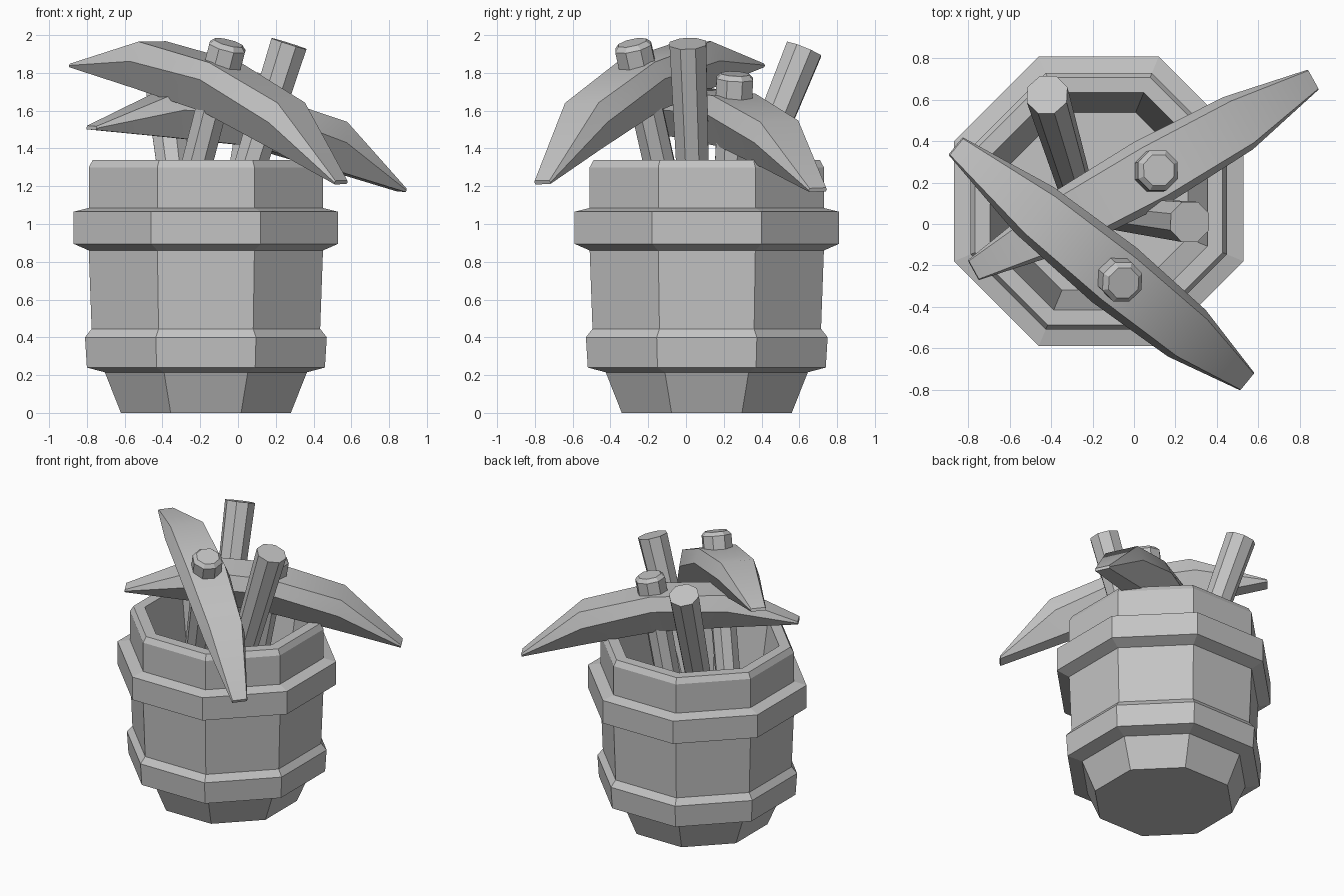
import bpy, bmesh, math
from mathutils import Vector

cube = bpy.data.objects.get("Cube")
if cube:
    bpy.data.objects.remove(cube, do_unlink=True)

grey = bpy.data.materials.new("plain_grey")
grey.use_nodes = True
GREY = (0.55, 0.55, 0.55, 1)
grey.diffuse_color = GREY
grey.node_tree.nodes["Principled BSDF"].inputs["Base Color"].default_value = GREY


def loft(name, rings, smooth=False):
    """Skin a list of equal-sized point rings and cap both ends."""
    bm = bmesh.new()
    loops = [[bm.verts.new(p) for p in ring] for ring in rings]
    n = len(loops[0])
    for a, b in zip(loops, loops[1:]):
        for i in range(n):
            j = (i + 1) % n
            bm.faces.new((a[i], a[j], b[j], b[i]))
    bm.faces.new(loops[0])
    bm.faces.new(loops[-1])
    bmesh.ops.recalc_face_normals(bm, faces=bm.faces)
    mesh = bpy.data.meshes.new(name)
    bm.to_mesh(mesh)
    bm.free()
    mesh.materials.append(grey)
    obj = bpy.data.objects.new(name, mesh)
    bpy.context.collection.objects.link(obj)
    if smooth:
        bpy.ops.object.select_all(action='DESELECT')
        obj.select_set(True)
        bpy.context.view_layer.objects.active = obj
        bpy.ops.object.shade_smooth_by_angle(angle=math.radians(30))
    return obj


def octagon(centre, radius, x_dir, y_dir):
    turns = [math.radians(22.5 + 45 * i) for i in range(8)]
    return [centre + radius * (math.cos(t) * x_dir + math.sin(t) * y_dir) for t in turns]


def rod(name, top, bottom, r_top, r_bottom, bevel=0.0):
    """Eight-sided tapering shaft, optionally with a bevelled top end."""
    axis = (top - bottom).normalized()
    x_dir = Vector((0, 1, 0)).cross(axis).normalized()
    y_dir = axis.cross(x_dir)
    rings = [octagon(bottom, r_bottom, x_dir, y_dir),
             octagon(top - axis * bevel, r_top, x_dir, y_dir)]
    if bevel:
        rings.append(octagon(top, r_top - bevel, x_dir, y_dir))
    return loft(name, rings)


# Barrel: outside, two hoops, rim and hollow inside as (half width, height)
profile = [(0.45, 0), (0.535, 0.215), (0.63, 0.24), (0.64, 0.40), (0.605, 0.445),
           (0.62, 0.86), (0.70, 0.895), (0.70, 1.065), (0.62, 1.085), (0.62, 1.30),
           (0.598, 1.34), (0.525, 1.34), (0.43, 0.60)]
X, Y = Vector((1, 0, 0)), Vector((0, 1, 0))
loft("barrel", [octagon(Vector((-0.17, 0.11, z)), w / math.cos(math.pi / 8), X, Y)
                for w, z in profile])

# Pick head stations: along, then half width and height of underside, edge and top
HALF = [(0, 0.08, 0.07, 0.17, 0.25, 0.13, 0.345),
        (0.5, 0.06, 0.03, 0.145, 0.18, 0.115, 0.29),
        (0.955, 0.05, -0.01, 0.055, 0.0, 0.05, 0.01)]
STATIONS = [(-s[0], *s[1:]) for s in HALF[:0:-1]] + HALF


def pickaxe(prefix, tip_a, tip_b, cap):
    """Arched head between two tips, with its handle end showing at cap."""
    tip_a, tip_b, cap = Vector(tip_a), Vector(tip_b), Vector(cap)
    mid = (tip_a + tip_b) / 2
    along = (tip_b - tip_a).normalized()
    up = cap - mid
    up = (up - along * up.dot(along)).normalized()
    side = up.cross(along)
    rings = []
    for s, wb, hb, wm, hm, wt, ht in STATIONS:
        section = [(-wb, hb), (-wm, hm), (-wt, ht), (wt, ht), (wm, hm), (wb, hb)]
        rings.append([mid + along * s + side * w + up * h for w, h in section])
    loft(prefix + "_pick_head", rings, smooth=True)
    foot = cap - up * ((cap.z - 0.63) / up.z)
    rod(prefix + "_pick_handle", cap - up * 0.2, foot, 0.09, 0.085)
    rod(prefix + "_handle_end", cap, cap - up * 0.2, 0.105, 0.105, bevel=0.025)


pickaxe("front", (-0.86, 0.375, 1.84), (0.545, -0.76, 1.22), (-0.05, -0.285, 1.96))
pickaxe("back", (-0.78, -0.225, 1.51), (0.87, 0.70, 1.18), (0.12, 0.26, 1.795))

# Loose handles leaning against the rim
rod("back_loose_handle", Vector((-0.42, 0.625, 1.925)), Vector((-0.26, 0.10, 0.63)), 0.105, 0.08)
rod("side_loose_handle", Vector((0.27, 0.01, 1.955)), Vector((-0.15, 0.06, 0.63)), 0.105, 0.08)
